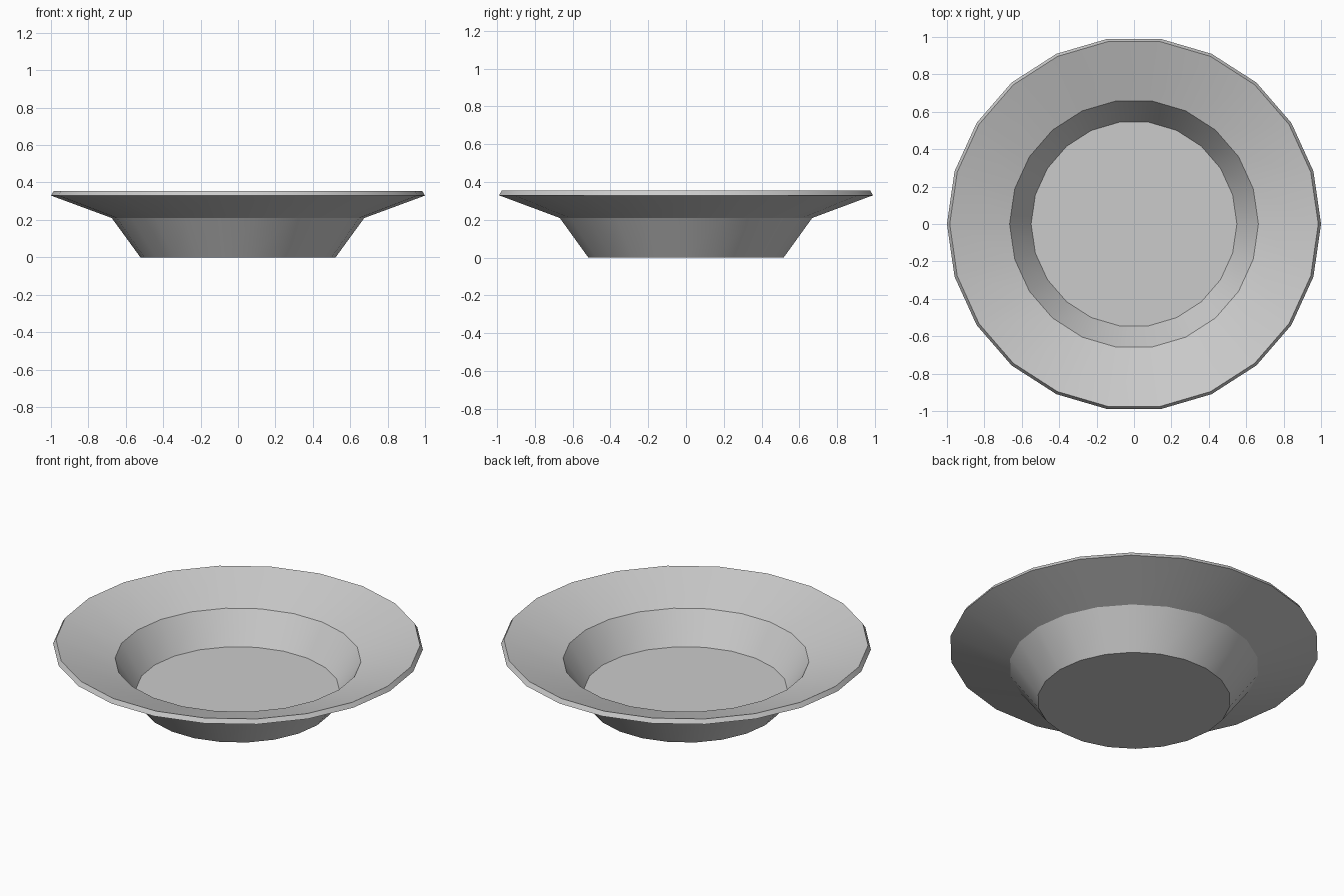
import bpy
import bmesh
import math

if "Cube" in bpy.data.objects:
    bpy.data.objects.remove(bpy.data.objects["Cube"])

SIDES = 22

# Profile (radius, height) from foot, over the rim, down to the inner floor
PROFILE = [(0.522, 0.0), (0.675, 0.21), (1.0, 0.33), (0.985, 0.355),
           (0.665, 0.25), (0.55, 0.073)]

bm = bmesh.new()

# One ring of vertices per profile point
rings = []
for r, z in PROFILE:
    rings.append([bm.verts.new((r * math.cos(2 * math.pi * i / SIDES),
                                r * math.sin(2 * math.pi * i / SIDES), z))
                  for i in range(SIDES)])

# Walls, brim and lip
for a, b in zip(rings, rings[1:]):
    for i in range(SIDES):
        j = (i + 1) % SIDES
        bm.faces.new((a[i], a[j], b[j], b[i]))

# Underside and inner floor
bm.faces.new(rings[0][::-1])
bm.faces.new(rings[-1])
bmesh.ops.recalc_face_normals(bm, faces=bm.faces)

mesh = bpy.data.meshes.new("soup_plate")
bm.to_mesh(mesh)
bm.free()
plate = bpy.data.objects.new("soup_plate", mesh)
bpy.context.collection.objects.link(plate)

# Smooth around the plate, sharp at the profile corners
bpy.context.view_layer.objects.active = plate
plate.select_set(True)
bpy.ops.object.shade_smooth_by_angle(angle=math.radians(25))
